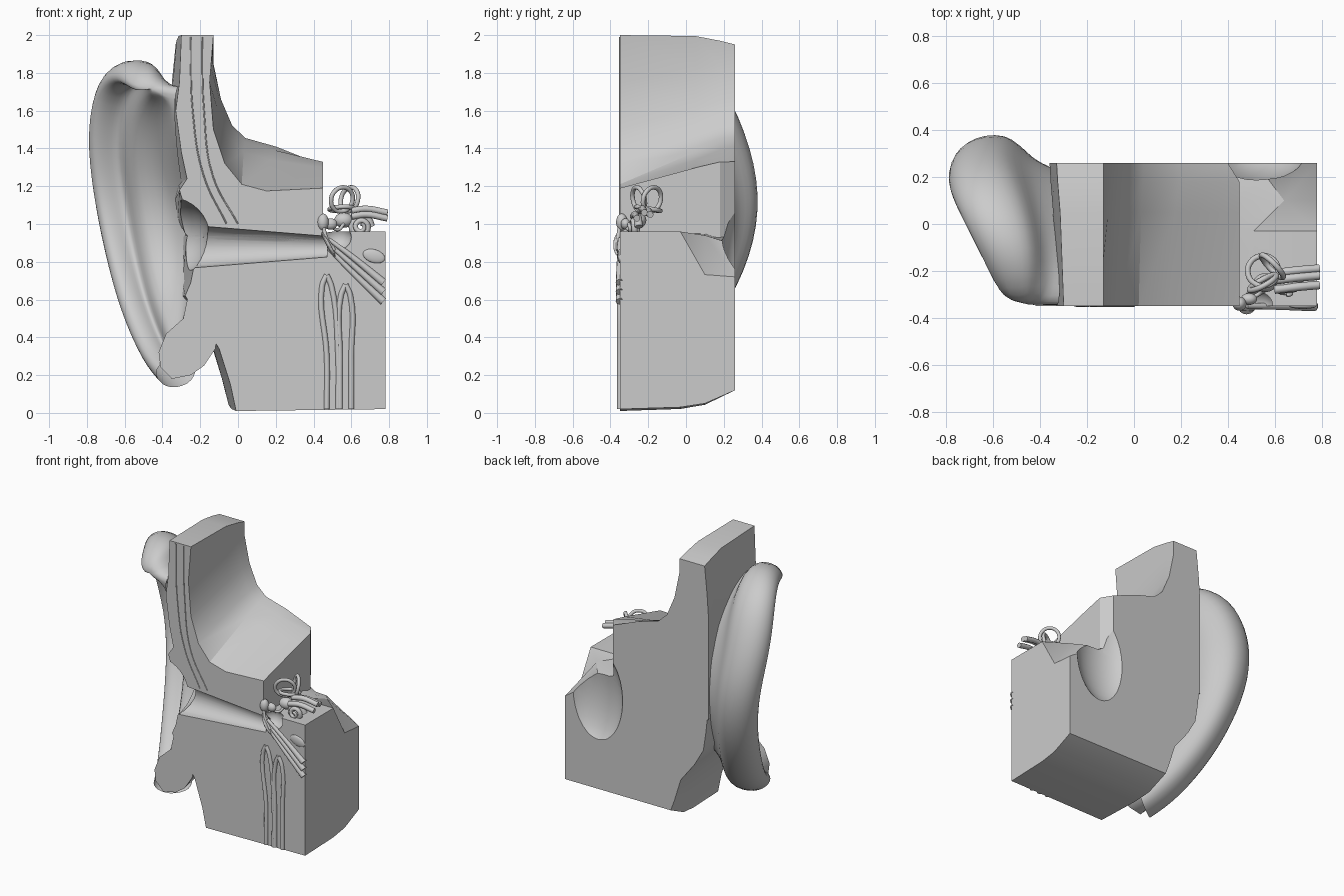
import bpy, bmesh, math
from mathutils import Vector, Matrix

FRONT, BACK = -0.35, 0.26

if "Cube" in bpy.data.objects:
    bpy.data.objects.remove(bpy.data.objects["Cube"])

grey = bpy.data.materials.new("plain_grey")
grey.use_nodes = True
grey.diffuse_color = (0.6, 0.6, 0.6, 1)
grey.node_tree.nodes["Principled BSDF"].inputs["Base Color"].default_value = grey.diffuse_color


def add_object(name, data):
    obj = bpy.data.objects.new(name, data)
    bpy.context.collection.objects.link(obj)
    data.materials.append(grey)
    return obj


def activate(obj):
    bpy.ops.object.select_all(action="DESELECT")
    obj.select_set(True)
    bpy.context.view_layer.objects.active = obj


def smooth(obj, angle=35):
    activate(obj)
    bpy.ops.object.shade_smooth_by_angle(angle=math.radians(angle))


def from_bmesh(name, bm):
    bmesh.ops.recalc_face_normals(bm, faces=bm.faces)
    mesh = bpy.data.meshes.new(name)
    bm.to_mesh(mesh)
    bm.free()
    return add_object(name, mesh)


def blend(first, second, x_weight, z_weight):
    """Profile between two others; z_weight is a rule on the height."""
    return [(a + (c - a) * x_weight, b + (d - b) * z_weight(b))
            for (a, b), (c, d) in zip(first, second)]


def loft(name, stations):
    """Closed solid through xz profiles placed along y."""
    bm = bmesh.new()
    rings = [[bm.verts.new((x, y, z)) for x, z in profile] for y, profile in stations]
    count = len(rings[0])
    for near, far in zip(rings, rings[1:]):
        for i in range(count):
            j = (i + 1) % count
            bm.faces.new((near[i], near[j], far[j], far[i]))
    bm.faces.new(rings[0])
    bm.faces.new(rings[-1])
    return from_bmesh(name, bm)


def ellipsoid(name, centre, radii, rotation=Matrix()):
    bm = bmesh.new()
    matrix = Matrix.Translation(centre) @ rotation @ Matrix.Diagonal((*radii, 1))
    bmesh.ops.create_uvsphere(bm, u_segments=32, v_segments=16, radius=1, matrix=matrix)
    return from_bmesh(name, bm)


def tube(name, points, radius, cyclic=False, taper=None):
    curve = bpy.data.curves.new(name, "CURVE")
    curve.dimensions = "3D"
    curve.bevel_depth = radius
    curve.bevel_resolution = 3
    curve.use_fill_caps = True
    curve.resolution_u = 6
    spline = curve.splines.new("BEZIER")
    spline.bezier_points.add(len(points) - 1)
    spline.use_cyclic_u = cyclic
    for i, (bp, co) in enumerate(zip(spline.bezier_points, points)):
        bp.co = co
        bp.handle_left_type = bp.handle_right_type = "AUTO"
        bp.radius = taper[i] if taper else 1
    obj = add_object(name, curve)
    activate(obj)
    bpy.ops.object.convert(target="MESH")
    smooth(bpy.context.object, 50)


def carve(targets, cutter):
    cutter.hide_render = True
    for obj in targets:
        activate(obj)
        mod = obj.modifiers.new("carve", "BOOLEAN")
        mod.operation = "DIFFERENCE"
        mod.solver = "EXACT"
        mod.object = cutter
        bpy.ops.object.modifier_apply(modifier=mod.name)
    bpy.data.objects.remove(cutter)


# Upper block: skin, skull and sloping cranial floor
front = [(-.3, 2), (-.13, 2), (-.15, 1.75), (-.13, 1.5), (-.07, 1.32), (.02, 1.21),
         (.15, 1.175), (.45, 1.19), (.45, .93), (.2, .92), (-.1, .94), (-.2, .98),
         (-.28, 1.08), (-.31, 1.18), (-.27, 1.24), (-.3, 1.38), (-.33, 1.6), (-.31, 1.75)]
back = [(-.33, 1.95), (-.13, 1.95), (-.13, 1.85), (-.09, 1.66), (-.03, 1.52), (.04, 1.455),
        (.2, 1.41), (.4, 1.33), (.4, .9), (.2, .8), (-.1, .8), (-.36, .85),
        (-.36, 1), (-.36, 1.1), (-.36, 1.2), (-.36, 1.35), (-.36, 1.6), (-.35, 1.75)]
middle = blend(front, back, .5, lambda z: .1 if z > 1.9 else .7)
late = blend(front, back, .85, lambda z: .6 if z > 1.9 else .92)
for row in (middle, late):
    row[7:9] = [(.45, row[7][1] + .01), (.45, row[8][1])]
upper_block = loft("upper_block", [(FRONT, front), (.05, middle), (.18, late), (BACK, back)])

# Lower block: neck and bone below the canal, with a falling rear shoulder
front = [(-.28, .62), (-.25, .69), (-.2, .94), (.45, .95), (.5, .96), (.78, .96),
         (.78, .02), (-.01, .01), (-.04, .15), (-.1, .34), (-.2, .5)]
back = [(-.32, .62), (-.34, .75), (-.36, .94), (.4, .95), (.52, .89), (.78, .72),
        (.78, .12), (-.06, .12), (-.09, .2), (-.14, .36), (-.25, .5)]
shoulder = blend(front, back, .8, lambda z: .95 if z > .5 else .3)
shoulder[4] = (.64, .94)
lower_block = loft("lower_block", [
    (FRONT, front),
    (-.03, blend(front, back, .5, lambda z: 0 if z > .5 else .1)),
    (.1, shoulder),
    (BACK, back)])

# Ear canal, bowl of the ear, middle ear cavity and hollow behind the shoulder
blocks = [upper_block, lower_block]
bm = bmesh.new()
bmesh.ops.create_cone(bm, cap_ends=True, segments=32, radius1=.115, radius2=.055, depth=.74,
                      matrix=Matrix.Translation((.1, FRONT, .88)) @ Matrix.Rotation(math.pi / 2, 4, "Y"))
carve(blocks, from_bmesh("canal_cutter", bm))
carve(blocks, ellipsoid("bowl_cutter", (-.36, FRONT, .93), (.21, .3, .21)))
carve(blocks, ellipsoid("cavity_cutter", (.52, FRONT, .93), (.08, .07, .07)))
carve(blocks, ellipsoid("hollow_cutter", (.52, .32, .8), (.22, .14, .36)))
for block in blocks:
    smooth(block, 28)

# Ear lobe, cut flat at the front
lobe = [(-.26, .64), (-.29, .5), (-.38, .42), (-.42, .32), (-.41, .24), (-.35, .18),
        (-.25, .2), (-.18, .25), (-.12, .34), (-.1, .5)]
core = [(-.3, .4)] * len(lobe)
smooth(loft("ear_lobe", [(FRONT, lobe), (-.22, blend(lobe, core, .1, lambda z: .1)),
                         (-.12, blend(lobe, core, .5, lambda z: .5))]), 60)

# Outer ear: rim, inner edge and rear edge at stations from top to lobe
rim = [(-.53, -.37, 1.71), (-.58, -.15, 1.82), (-.69, .08, 1.76), (-.75, .21, 1.48),
       (-.71, .29, 1.15), (-.65, .23, .85), (-.57, .07, .55), (-.46, -.14, .3), (-.38, -.31, .21)]
inner = [(-.34, -.35, 1.67), (-.33, -.3, 1.5), (-.32, -.22, 1.38), (-.3, -.1, 1.22),
         (-.26, -.05, 1.06), (-.24, -.05, .88), (-.24, -.12, .74), (-.24, -.26, .64), (-.3, -.34, .5)]
rear = [(-.31, -.35, 1.75), (-.33, -.08, 1.7), (-.34, .1, 1.52), (-.34, .2, 1.3),
        (-.34, .24, 1.1), (-.33, .23, .9), (-.28, .14, .68), (-.22, .02, .5), (-.17, -.2, .35)]
rim, inner, rear = ([Vector(p) for p in row] for row in (rim, inner, rear))
bm = bmesh.new()
rows = []
for i, (r, a, b) in enumerate(zip(rim, inner, rear)):
    along = rim[min(i + 1, len(rim) - 1)] - rim[max(i - 1, 0)]
    out = (r - (a + b) / 2).normalized()
    face = out.cross(along).normalized()
    size = .5 if i == 0 else 1
    face, out = face * size, out * size
    section = [a, a.lerp(r, .3) - face * .04, a.lerp(r, .6) + face * .05,
               a.lerp(r, .78) - face * .05, r - out * .07 + face * .03, r + face * .08,
               r + out * .06 + face * .04, r + out * .06 - face * .08,
               b.lerp(r, .75) - face * .16, b.lerp(r, .35) - face * .04, b]
    rows.append([bm.verts.new((p.x, max(p.y, FRONT), p.z)) for p in section])
for top, low in zip(rows, rows[1:]):
    for i in range(len(top) - 1):
        bm.faces.new((top[i], top[i + 1], low[i + 1], low[i]))
bm.faces.new(rows[0])
outer_ear = from_bmesh("outer_ear", bm)
subdivision = outer_ear.modifiers.new("soften", "SUBSURF")
subdivision.levels = subdivision.render_levels = 2
smooth(outer_ear, 180)

# Thin seams between the skin, fat and bone layers
for shift in (0, .06):
    tube("layer_seam", [(shift - .25, FRONT, 1.99), (shift - .24, FRONT, 1.6),
                        (shift * .8 - .18, FRONT, 1.25), (shift - .06, FRONT, 1)], .004)

# Paired vessels in the neck
for x, top, foot in ((.47, .73, .5), (.57, .68, .57)):
    for side in (-1, 1):
        tube("neck_vessel", [(x, FRONT, top), (x + side * .025, FRONT, top - .06),
                             (foot + side * .03, FRONT, .3), (foot + side * .03, FRONT, .02)], .015)

# Eardrum and drainage tube of the middle ear
ellipsoid("eardrum", (.48, FRONT, .89), (.012, .035, .075), Matrix.Rotation(-.5, 4, "Y"))
for drop in (0, .05, .1):
    tube("drainage_tube", [(.48, FRONT, .92 - drop / 2), (.6, FRONT, .83 - drop * .8),
                           (.77, FRONT, .69 - drop)], .022, taper=[.5, .7, 1])
smooth(ellipsoid("artery_opening", (.72, FRONT, .83), (.06, .012, .035), Matrix.Rotation(.3, 4, "Y")))

# Small ear bones
for name, centre, radii in (("hammer_bone", (.45, -.34, 1.01), (.03, .03, .045)),
                            ("anvil_bone", (.49, -.32, 1), (.035, .025, .03)),
                            ("vestibule", (.56, -.25, 1.02), (.05, .04, .04))):
    smooth(ellipsoid(name, centre, radii))
tube("hammer_handle", [(.45, -.35, 1), (.47, -.36, .92), (.51, -.36, .86)], .01)
tube("stirrup_bone", [(.49, -.32, .99), (.53, -.3, .97), (.56, -.28, 1)], .009)

# Cochlea spiral
spiral = []
for i in range(19):
    turn, reach = i * math.pi / 4, .055 * (1 - i / 24)
    spiral.append((.65 + reach * math.cos(turn), -.25 - i * .003, .985 + reach * math.sin(turn)))
tube("cochlea", spiral, .022, taper=[1 - i / 30 for i in range(19)])

# Three balance canals, as rings in different planes
for centre, yaw, tilt in (((.55, -.25, 1.13), .5, .2), ((.59, -.18, 1.13), -.8, -.2),
                          ((.55, -.2, 1.08), .2, 1.4)):
    turn = Matrix.Rotation(yaw, 3, "Z") @ Matrix.Rotation(tilt, 3, "X")
    tube("balance_canal", [Vector(centre) + turn @ Vector((.065 * math.cos(k * math.pi / 4), 0,
                                                          .065 * math.sin(k * math.pi / 4)))
                           for k in range(8)], .012, cyclic=True)

# Nerves leaving to the side
for y, z in ((-.28, 1.03), (-.24, 1.06), (-.21, 1.05)):
    tube("nerve", [(.6, y, z + .01), (.68, y + .01, z + .02), (.79, y + .02, z)], .018)
